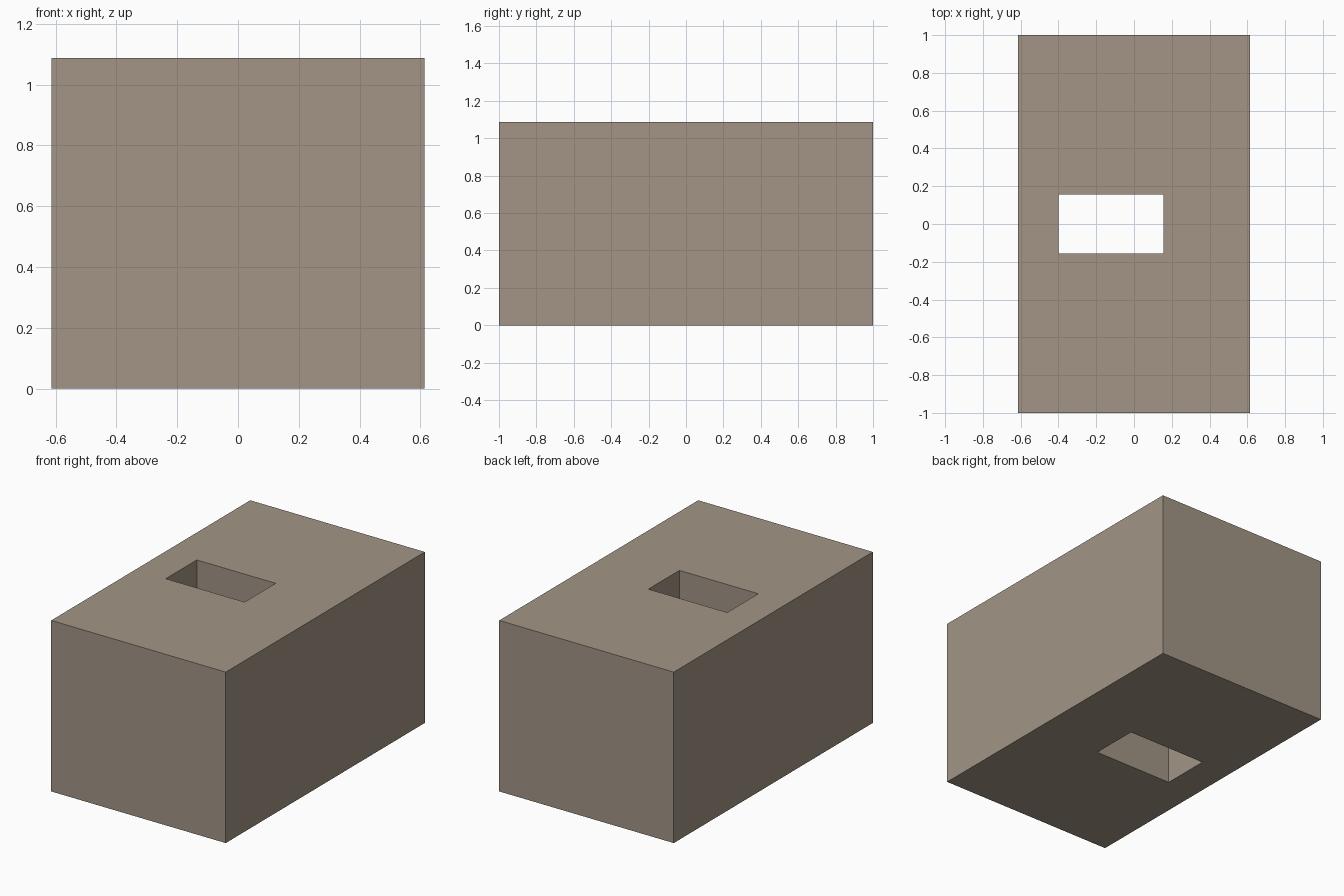
import bpy

if "Cube" in bpy.data.objects:
    bpy.data.objects.remove(bpy.data.objects["Cube"])

HEIGHT = 1.087


def box(name, x0, x1, y0, y1, z0, z1):
    bpy.ops.mesh.primitive_cube_add(
        size=1, location=((x0 + x1) / 2, (y0 + y1) / 2, (z0 + z1) / 2))
    obj = bpy.context.object
    obj.name = name
    obj.scale = (x1 - x0, y1 - y0, z1 - z0)
    bpy.ops.object.transform_apply(location=False, rotation=False, scale=True)
    return obj


# Solid block
block = box("stone_block", -0.614, 0.614, -1, 1, 0, HEIGHT)
stone = bpy.data.materials.new("warm_stone")
stone.diffuse_color = (0.36, 0.30, 0.235, 1)
stone.use_nodes = True
stone.node_tree.nodes["Principled BSDF"].inputs["Base Color"].default_value = stone.diffuse_color
block.data.materials.append(stone)

# Rectangular slot running straight through, offset to the left
slot = box("slot_cutter", -0.40, 0.155, -0.155, 0.157, -0.2, HEIGHT + 0.2)
slot.data.materials.append(stone)
slot.hide_render = True
slot.display_type = 'WIRE'
cut = block.modifiers.new("slot", 'BOOLEAN')
cut.operation = 'DIFFERENCE'
cut.solver = 'EXACT'
cut.object = slot
